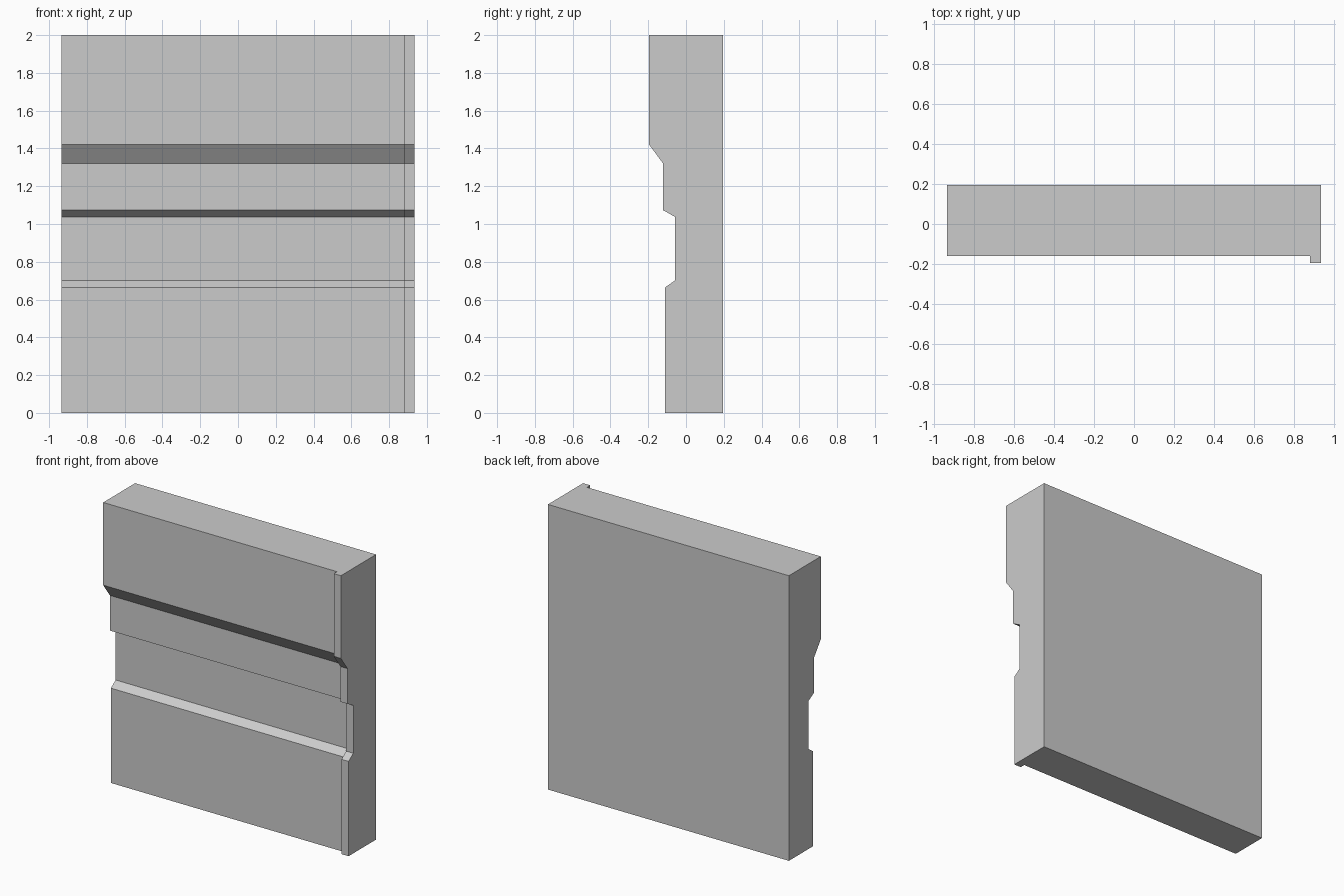
import bpy, bmesh

if "Cube" in bpy.data.objects:
    bpy.data.objects.remove(bpy.data.objects["Cube"])

HALF_W, STRIP_X, BACK, STEP = 0.935, 0.88, 0.195, 0.036

# Front profile (y, z) of the raised edge strip, bottom to top
PROFILE = [(-0.11, 0), (-0.11, 0.665), (-0.057, 0.702), (-0.057, 1.037),
           (-0.121, 1.073), (-0.121, 1.32), (-0.195, 1.42), (-0.195, 2)]

# Stations across the width: (x, recess of the profile)
STATIONS = [(-HALF_W, STEP), (STRIP_X, STEP), (STRIP_X, 0), (HALF_W, 0)]

bm = bmesh.new()

# Stepped front surface, including the shoulder beside the strip
rows = [[bm.verts.new((x, y + inset, z)) for y, z in PROFILE]
        for x, inset in STATIONS]
for a, b in zip(rows, rows[1:]):
    for i in range(len(PROFILE) - 1):
        bm.faces.new((a[i], b[i], b[i + 1], a[i + 1]))

# Back corners: left and right, each bottom then top
left, right = [[bm.verts.new((x, BACK, z)) for z in (0, 2)]
               for x in (-HALF_W, HALF_W)]

# Back, both profiled ends, underside and top
bm.faces.new(left + right[::-1])
for row, corner in ((rows[0], left), (rows[-1], right)):
    bm.faces.new(row + corner[::-1])
for end in (0, 1):
    bm.faces.new([row[-end] for row in rows] + [right[end], left[end]])

bmesh.ops.recalc_face_normals(bm, faces=bm.faces)
mesh = bpy.data.meshes.new("wall_panel")
bm.to_mesh(mesh)
bm.free()
panel = bpy.data.objects.new("wall_panel", mesh)
bpy.context.collection.objects.link(panel)
